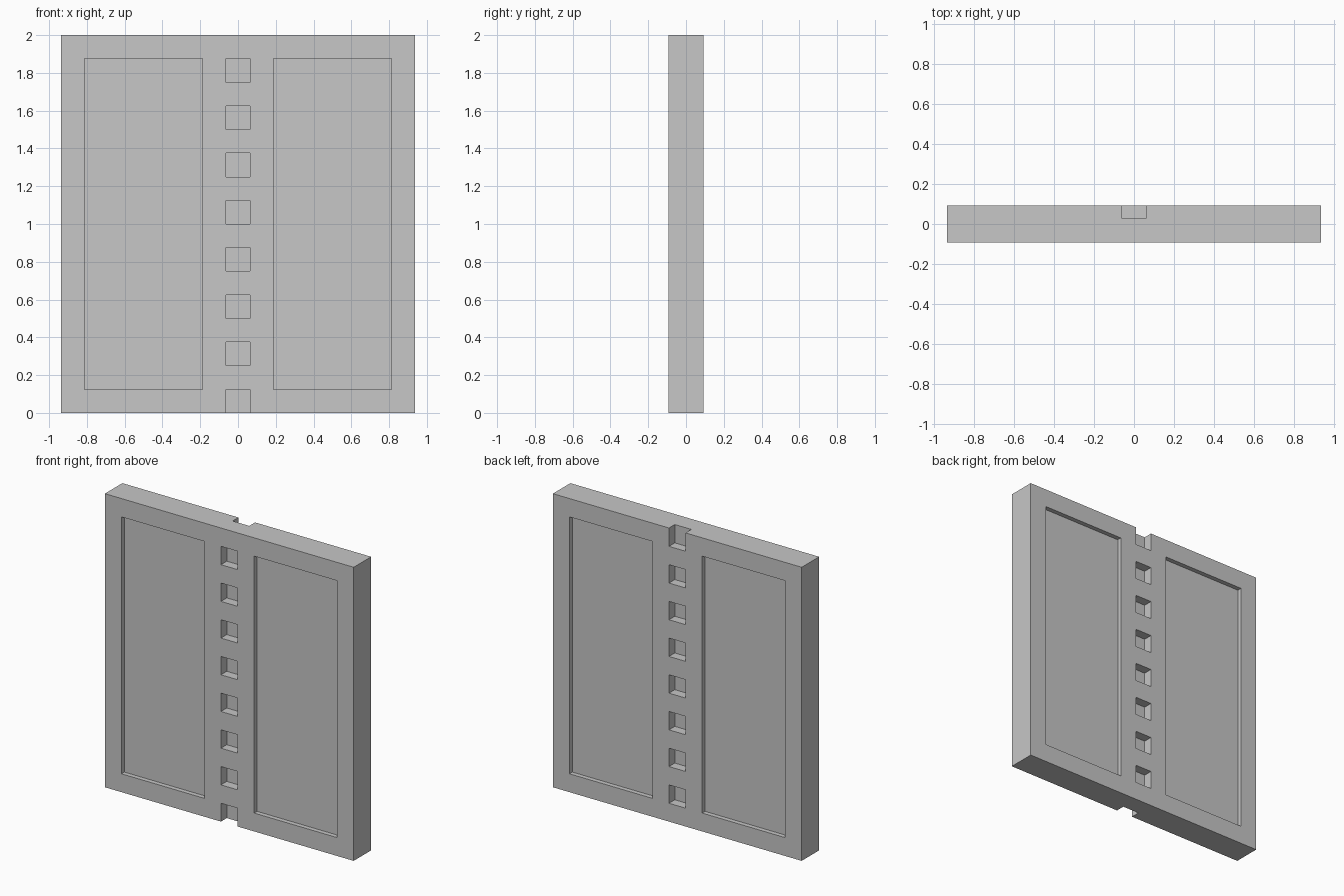
import bpy
import bmesh
from mathutils import Matrix, Vector

if "Cube" in bpy.data.objects:
    bpy.data.objects.remove(bpy.data.objects["Cube"])

U = 0.0625            # base module
HALF_T = 1.5 * U      # half the slab thickness
OVER = 0.05           # cutter overshoot past the surface

grey = bpy.data.materials.new("light grey")
grey.diffuse_color = (0.57, 0.57, 0.57, 1)
grey.use_nodes = True
grey.node_tree.nodes["Principled BSDF"].inputs["Base Color"].default_value = grey.diffuse_color


def add_box(bm, lo, hi):
    lo, hi = Vector(lo), Vector(hi)
    m = Matrix.Translation((lo + hi) / 2) @ Matrix.Diagonal((*(hi - lo), 1))
    bmesh.ops.create_cube(bm, size=1, matrix=m)


def make_object(name, bm):
    mesh = bpy.data.meshes.new(name)
    bm.to_mesh(mesh)
    bm.free()
    mesh.materials.append(grey)
    obj = bpy.data.objects.new(name, mesh)
    bpy.context.collection.objects.link(obj)
    return obj


def add_recess(bm, side, x0, x1, z0, z1, depth):
    """Cutter on the front (side -1) or back (side 1) face."""
    ys = sorted((side * (HALF_T - depth), side * (HALF_T + OVER)))
    add_box(bm, (x0, ys[0], z0), (x1, ys[1], z1))


# Slab
bm = bmesh.new()
add_box(bm, (-15 * U, -HALF_T, 0), (15 * U, HALF_T, 2))
slab = make_object("door_slab", bm)

# Recessed panels and the central ladder of square pockets, on both faces
bm = bmesh.new()
for side in (-1, 1):
    add_recess(bm, side, -13 * U, -3 * U, 2 * U, 30 * U, U / 2)
    add_recess(bm, side, 3 * U, 13 * U, 2 * U, 30 * U, U / 2)
    for i in range(8):
        # Front pockets start at the bottom edge, back ones end at the top edge
        z0 = 4 * U * i + (2 * U if side > 0 else 0)
        z1 = z0 + 2 * U
        if side < 0 and i == 0:
            z0 -= OVER
        if side > 0 and i == 7:
            z1 += OVER
        add_recess(bm, side, -U, U, z0, z1, U)
cutter = make_object("recess_cutter", bm)
cutter.hide_render = True

# Cut the recesses, then discard the cutter
mod = slab.modifiers.new("recesses", 'BOOLEAN')
mod.operation = 'DIFFERENCE'
mod.solver = 'EXACT'
mod.object = cutter
bpy.context.view_layer.objects.active = slab
slab.select_set(True)
bpy.ops.object.modifier_apply(modifier=mod.name)
bpy.data.objects.remove(cutter)
